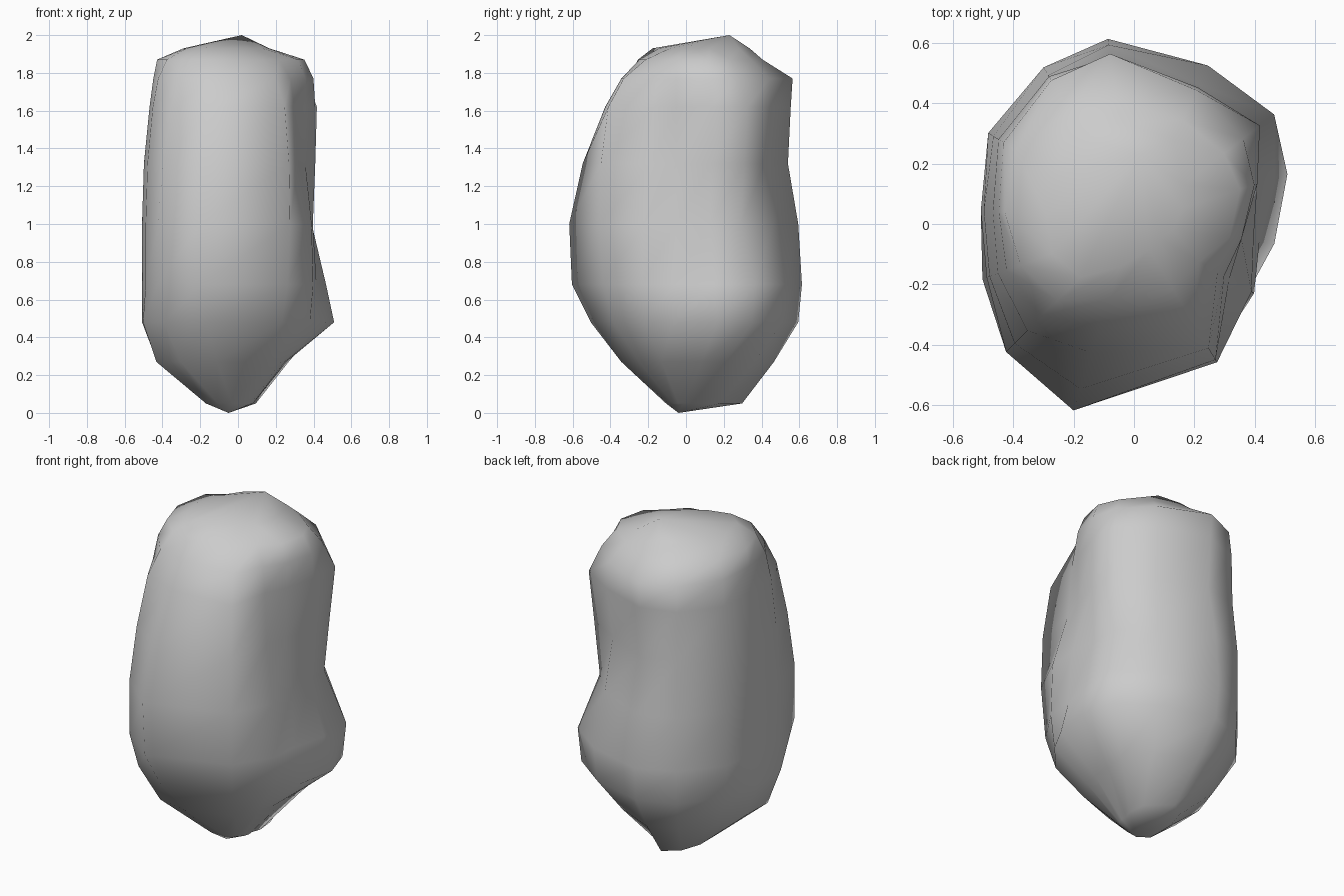
import bpy, bmesh
from math import radians, cos, sin

# Directions of the boulder's vertical ridges, in degrees from +x
RIDGES = (18, 38, 65, 98, 120, 148, 175, 200, 225, 252, 301, 330, 352)

# Cross-sections: height -> radius along each ridge
RINGS = {
    0.05: (.08, .12, .20, .30, .26, .20, .17, .18, .15, .10, .08, .08, .08),
    0.27: (.27, .34, .40, .47, .46, .43, .43, .46, .43, .36, .29, .26, .25),
    0.48: (.535, .57, .56, .60, .59, .56, .51, .535, .55, .53, .45, .44, .47),
    0.68: (.49, .59, .58, .62, .60, .57, .51, .52, .60, .635, .51, .46, .42),
    1.00: (.41, .47, .51, .60, .60, .57, .51, .52, .60, .65, .535, .45, .40),
    1.32: (.43, .50, .46, .545, .57, .55, .50, .51, .56, .575, .525, .365, .36),
    1.62: (.43, .53, .50, .56, .565, .53, .47, .48, .50, .45, .48, .345, .36),
    1.77: (.42, .46, .49, .57, .55, .51, .45, .45, .43, .36, .385, .32, .36),
    1.87: (.37, .38, .38, .41, .43, .46, .43, .40, .36, .26, .25, .25, .32),
    1.93: (.17, .21, .31, .34, .33, .30, .29, .29, .25, .15, .10, .10, .13),
}

bm = bmesh.new()


def ring(z, radii):
    return [bm.verts.new((r * cos(radians(a)), r * sin(radians(a)), z))
            for a, r in zip(RIDGES, radii)]


# Body: bridge neighbouring cross-sections
loops = [ring(z, radii) for z, radii in RINGS.items()]
n = len(RIDGES)
for low, high in zip(loops, loops[1:]):
    for i in range(n):
        j = (i + 1) % n
        bm.faces.new((low[i], low[j], high[j], high[i]))

# Foot and peak: off-centre points closing both ends
for loop, point in ((loops[0], (-.05, -.04, 0)), (loops[-1], (.02, .23, 2.0))):
    tip = bm.verts.new(point)
    for i in range(n):
        bm.faces.new((loop[i], loop[(i + 1) % n], tip))

bmesh.ops.recalc_face_normals(bm, faces=bm.faces)
for face in bm.faces:
    face.smooth = True

mesh = bpy.data.meshes.new("boulder")
bm.to_mesh(mesh)
bm.free()
boulder = bpy.data.objects.new("boulder", mesh)
bpy.context.collection.objects.link(boulder)
